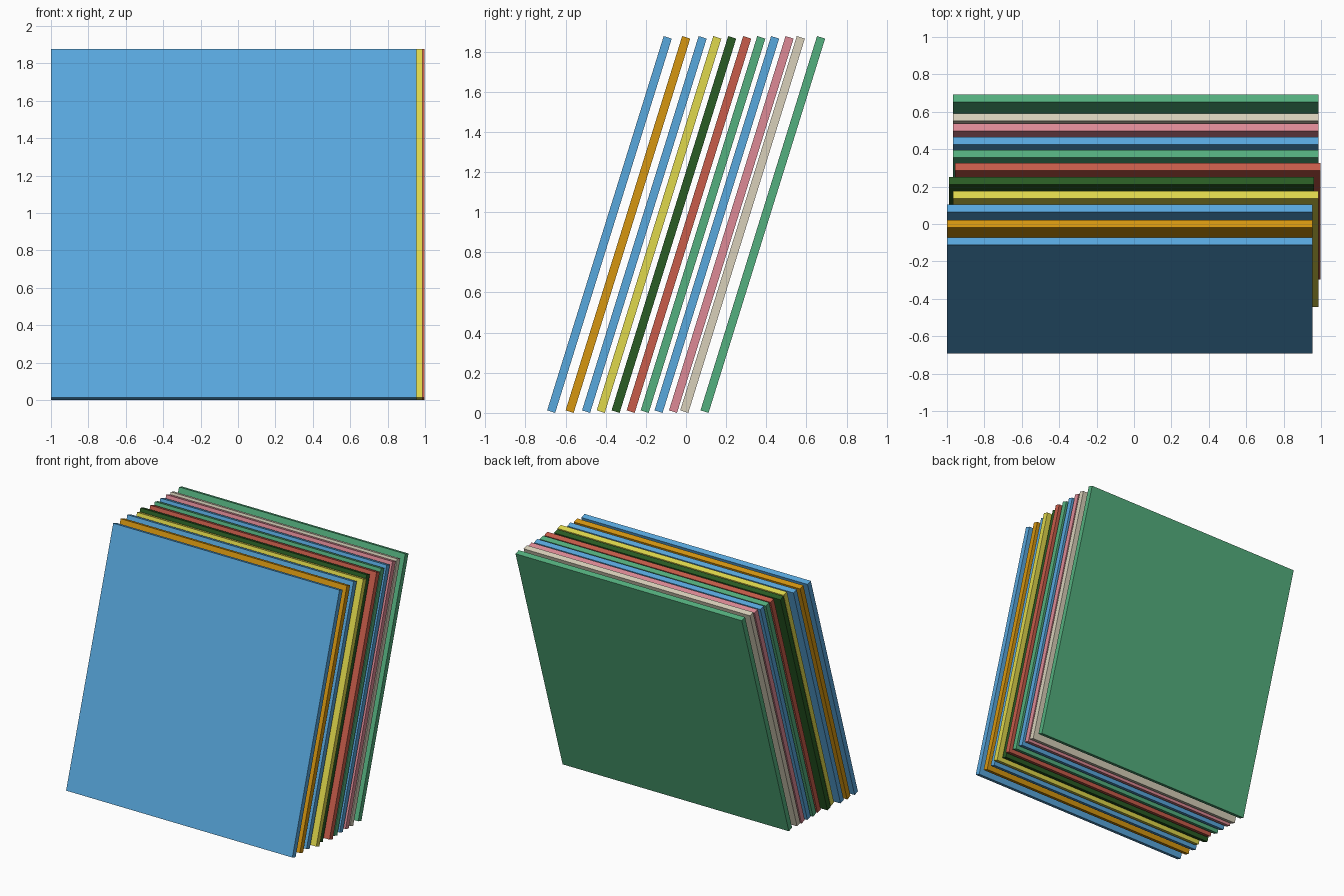
import bpy, math
from mathutils import Matrix

if "Cube" in bpy.data.objects:
    bpy.data.objects.remove(bpy.data.objects["Cube"])

SIZE, THICK = 1.953, 0.042
LEAN = math.radians(17.3)
HEIGHT = SIZE * math.cos(LEAN) + THICK * math.sin(LEAN)


def linear(c):
    c /= 255
    return c / 12.92 if c <= 0.04045 else ((c + 0.055) / 1.055) ** 2.4


def material(name, rgb):
    m = bpy.data.materials.new(name)
    m.diffuse_color = (*[linear(c) for c in rgb], 1)
    m.use_nodes = True
    m.node_tree.nodes["Principled BSDF"].inputs["Base Color"].default_value = m.diffuse_color
    return m


mats = {n: material(n, c) for n, c in {
    "sky blue": (89, 168, 222), "orange": (214, 150, 16),
    "yellow": (224, 216, 76), "dark green": (42, 92, 36),
    "brick red": (200, 92, 74), "green": (84, 176, 126),
    "pink": (222, 138, 150), "cream": (216, 208, 186)}.items()}

# Leaning square sleeves, front to back: colour, y of top edge centre, x offset
sleeves = [
    ("sky blue", -0.091, -0.023), ("orange", 0.001, -0.023),
    ("sky blue", 0.083, -0.023), ("yellow", 0.156, 0.010),
    ("dark green", 0.230, -0.013), ("brick red", 0.305, 0.020),
    ("green", 0.375, 0.010), ("sky blue", 0.444, 0.010),
    ("pink", 0.516, 0.010), ("cream", 0.572, 0.010),
    ("green", 0.673, 0.010)]

for i, (colour, top_y, x) in enumerate(sleeves, 1):
    bpy.ops.mesh.primitive_cube_add(size=1)
    ob = bpy.context.object
    ob.name = f"sleeve_{i:02d}_{colour.replace(' ', '_')}"
    ob.data.transform(Matrix.Diagonal((SIZE, THICK, SIZE, 1)))
    ob.rotation_euler.x = -LEAN
    ob.location = (x, top_y - SIZE / 2 * math.sin(LEAN), HEIGHT / 2)
    ob.data.materials.append(mats[colour])
